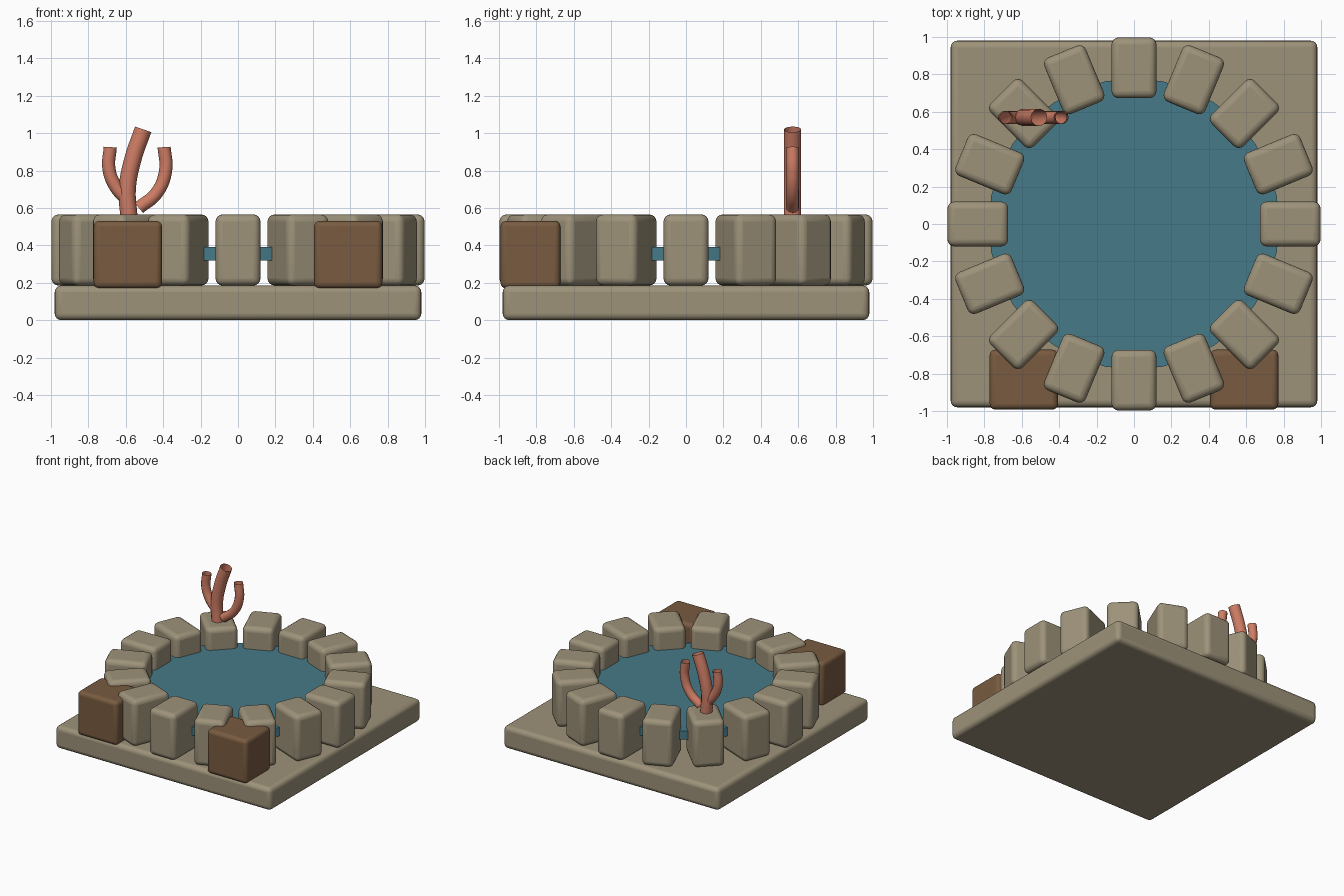
import bpy, math
from mathutils import Vector

if "Cube" in bpy.data.objects:
    bpy.data.objects.remove(bpy.data.objects["Cube"])


def material(name, rgb):
    m = bpy.data.materials.new(name)
    m.diffuse_color = (*rgb, 1)
    m.use_nodes = True
    m.node_tree.nodes["Principled BSDF"].inputs["Base Color"].default_value = m.diffuse_color
    return m


STONE = material("sandy stone", (0.34, 0.29, 0.195))
WATER = material("teal water", (0.062, 0.195, 0.245))
WOOD = material("brown crate", (0.19, 0.105, 0.052))
CORAL = material("coral pink", (0.62, 0.205, 0.13))


def rounded_block(name, size, center, mat, bevel, turn=0.0):
    """Box with rounded edges, turned about z."""
    bpy.ops.mesh.primitive_cube_add(size=1, location=center)
    ob = bpy.context.object
    ob.name = name
    ob.scale = size
    bpy.ops.object.transform_apply(location=False, rotation=False, scale=True)
    ob.rotation_euler.z = turn
    mod = ob.modifiers.new("rounding", "BEVEL")
    mod.width = bevel
    mod.segments = 4
    ob.data.materials.append(mat)
    bpy.ops.object.shade_smooth_by_angle(angle=math.radians(40))
    return ob


def coral_tube(name, points, radius):
    """Open-ended tube along a smooth path in the xz plane."""
    curve = bpy.data.curves.new(name, "CURVE")
    curve.dimensions = "3D"
    curve.bevel_depth = radius
    curve.bevel_resolution = 4
    curve.resolution_u = 8
    curve.use_fill_caps = False
    sp = curve.splines.new("BEZIER")
    sp.bezier_points.add(len(points) - 1)
    for p, (x, z) in zip(sp.bezier_points, points):
        p.co = Vector((x, 0.57, z))
        p.handle_left_type = p.handle_right_type = "AUTO"
    curve.materials.append(CORAL)
    ob = bpy.data.objects.new(name, curve)
    bpy.context.collection.objects.link(ob)


# Square base slab
rounded_block("base_slab", (1.96, 1.96, 0.185), (0, 0, 0.0975), STONE, 0.035)
bpy.data.objects["base_slab"].location.z = 0.0975 - 0.005

# Ring of sixteen stones
for i in range(16):
    a = i * math.tau / 16
    rounded_block(f"ring_stone_{i + 1}", (0.325, 0.24, 0.38),
                  (0.835 * math.cos(a), 0.835 * math.sin(a), 0.375), STONE, 0.038, a)

# Pool water
bpy.ops.mesh.primitive_cylinder_add(vertices=32, radius=0.778, depth=0.07, location=(0, 0, 0.355))
water = bpy.context.object
water.name = "pool_water"
water.data.materials.append(WATER)
bpy.ops.object.shade_smooth_by_angle(angle=math.radians(30))

# Two front crates
for side, label in ((-1, "left"), (1, "right")):
    rounded_block(f"{label}_crate", (0.365, 0.32, 0.36),
                  (side * 0.589, -0.832, 0.35), WOOD, 0.03)

# Branching coral
coral_tube("coral_trunk", [(-0.583, 0.55), (-0.592, 0.70), (-0.562, 0.86), (-0.507, 1.02)], 0.046)
coral_tube("coral_left_branch", [(-0.60, 0.65), (-0.655, 0.715), (-0.69, 0.81), (-0.683, 0.925)], 0.035)
coral_tube("coral_right_branch", [(-0.53, 0.60), (-0.435, 0.68), (-0.387, 0.80), (-0.395, 0.925)], 0.035)
